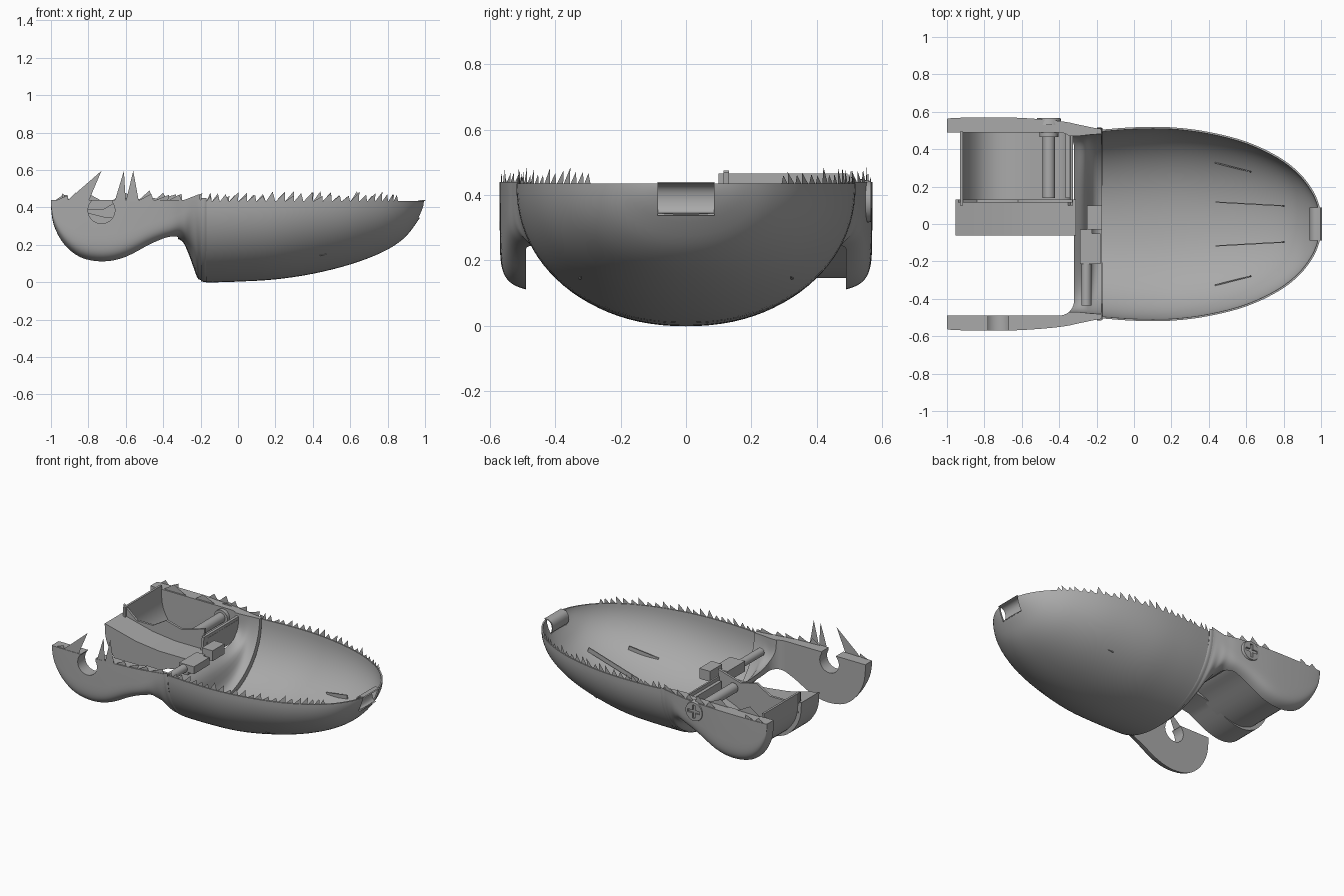
import bpy, bmesh, math, random
from mathutils import Matrix, Vector

random.seed(4)
cube = bpy.data.objects.get("Cube")
if cube:
    bpy.data.objects.remove(cube)

grey = bpy.data.materials.new("plain grey")
grey.use_nodes = True
colour = (0.4, 0.4, 0.4, 1)
grey.diffuse_color = colour
grey.node_tree.nodes["Principled BSDF"].inputs["Base Color"].default_value = colour


def make(name, bm, smooth=False):
    bmesh.ops.recalc_face_normals(bm, faces=bm.faces)
    mesh = bpy.data.meshes.new(name)
    bm.to_mesh(mesh)
    bm.free()
    ob = bpy.data.objects.new(name, mesh)
    bpy.context.collection.objects.link(ob)
    mesh.materials.append(grey)
    if smooth:
        soften(ob)
    return ob


def activate(ob):
    bpy.ops.object.select_all(action='DESELECT')
    ob.select_set(True)
    bpy.context.view_layer.objects.active = ob


def soften(ob):
    activate(ob)
    bpy.ops.object.shade_smooth_by_angle(angle=math.radians(35))


def cut(ob, *cutters):
    for c in cutters:
        mod = ob.modifiers.new("cut", 'BOOLEAN')
        mod.operation, mod.solver, mod.object = 'DIFFERENCE', 'EXACT', c
        activate(ob)
        bpy.ops.object.modifier_apply(modifier=mod.name)
        bpy.data.objects.remove(c)


def box(name, x, y, z, tilt=0, turn=0):
    bm = bmesh.new()
    spans = (x, y, z)
    mid = Vector([(a + b) / 2 for a, b in spans])
    m = (Matrix.Translation(mid) @ Matrix.Rotation(turn, 4, 'Z') @ Matrix.Rotation(tilt, 4, 'Y')
         @ Matrix.Diagonal([b - a for a, b in spans] + [1]))
    bmesh.ops.create_cube(bm, size=1, matrix=m)
    return make(name, bm)


def rod(name, x, z, y0, y1, r, r2=None):
    bm = bmesh.new()
    m = Matrix.Translation((x, (y0 + y1) / 2, z)) @ Matrix.Rotation(-math.pi / 2, 4, 'X')
    bmesh.ops.create_cone(bm, cap_ends=True, segments=28, radius1=r, radius2=r2 or r,
                          depth=y1 - y0, matrix=m)
    return make(name, bm, True)


def spline(keys, steps=4):
    # Smooth interpolation through the key sections
    pts = [Vector(k) for k in keys]
    pts = [pts[0]] + pts + [pts[-1]]
    out = []
    for a, b, c, d in zip(pts, pts[1:], pts[2:], pts[3:]):
        for i in range(steps):
            t = i / steps
            out.append(0.5 * (2 * b + (c - a) * t + (2 * a - 5 * b + 4 * c - d) * t * t
                              + (3 * b - a - 3 * c + d) * t ** 3))
    return out + [pts[-1]]


def loft(name, keys, top, solid=True, count=48):
    # Key sections: x, half width, lowest z, roundness
    bm = bmesh.new()
    rings = []
    for x, w, low, n in spline(keys):
        ring = []
        for i in range(count + 1):
            c, s = math.cos(math.pi * i / count), math.sin(math.pi * i / count)
            y = math.copysign(abs(c) ** (2 / n), c) * w
            ring.append(bm.verts.new((x, y, top - (top - low) * max(s, 0) ** (2 / n))))
        rings.append(ring)
    for a, b in zip(rings, rings[1:]):
        for i in range(count):
            bm.faces.new((a[i], a[i + 1], b[i + 1], b[i]))
        if solid:
            bm.faces.new((a[0], b[0], b[-1], a[-1]))
    if solid:
        bm.faces.new(rings[0])
        bm.faces.new(rings[-1])
    return make(name, bm, not solid)


def prism(name, outline, y0, y1):
    bm = bmesh.new()
    face = bm.faces.new([bm.verts.new((x, y0, z)) for x, z in outline])
    moved = bmesh.ops.extrude_face_region(bm, geom=[face])["geom"]
    bmesh.ops.translate(bm, vec=(0, y1 - y0, 0),
                        verts=[v for v in moved if isinstance(v, bmesh.types.BMVert)])
    return make(name, bm, True)


# Open bowl-shaped shell
shell_keys = [(-0.17, 0.5, 0.003, 2.15), (0, 0.512, 0.008, 2.15), (0.2, 0.512, 0.02, 2.15),
              (0.4, 0.487, 0.05, 2.1), (0.6, 0.435, 0.1, 2.1), (0.77, 0.355, 0.165, 2.1),
              (0.88, 0.27, 0.235, 2.1), (0.95, 0.18, 0.32, 2.1), (0.985, 0.1, 0.385, 2.1),
              (0.998, 0.02, 0.425, 2)]
shell = loft("shell", shell_keys, 0.435, solid=False)
wall = shell.modifiers.new("wall", 'SOLIDIFY')
wall.thickness, wall.offset = 0.01, 0
activate(shell)
bpy.ops.object.modifier_apply(modifier="wall")
cut(shell, box("nose_cutter", (0.9, 1.1), (-0.085, 0.085), (0.345, 0.5)))
soften(shell)
# Recess in the nose, bulging inward
bulge = spline([(0.966, 0.342), (0.946, 0.358), (0.938, 0.39), (0.945, 0.42),
                (0.965, 0.437), (0.998, 0.44)])
prism("nose_recess", [(x, z) for x, z in bulge]
      + [(x + 0.006, z - 0.005) for x, z in bulge[::-1]], -0.087, 0.087)


def teeth(name, path, rise, step):
    # Ragged torn edge: a row of thin irregular triangles
    bm = bmesh.new()
    for a, b in zip(path, path[1:]):
        n = max(1, round((b - a).length / step))
        for i in range(n):
            p, q = a.lerp(b, i / n), a.lerp(b, (i + 1) / n)
            tip = p.lerp(q, random.uniform(0.6, 1.1))
            tip += Vector((0, 0, rise * random.uniform(0.5, 1)))
            bm.faces.new([bm.verts.new(v) for v in (p, q, tip)])
    return make(name, bm)


for side, label in ((-1, "right"), (1, "left")):
    rim = [Vector((x, side * w, 0.43)) for x, w, low, n in spline(shell_keys) if x < 0.86]
    teeth(label + "_shell_teeth", rim, 0.057, 0.06)
    for part, ends in (("end", ((-0.98, 0.562), (-0.84, 0.567))),
                       ("side", ((-0.62, 0.56), (-0.45, 0.55), (-0.3, 0.525), (-0.2, 0.508)))):
        teeth(label + "_arm_teeth_" + part,
              [Vector((x, side * y, 0.435)) for x, y in ends], 0.055, 0.07)

# Forked rear: two arms joined by a hollow sloping collar
fork = loft("rear_fork", [
    (-1, 0.562, 0.4, 9), (-0.985, 0.565, 0.3, 9), (-0.93, 0.568, 0.195, 9),
    (-0.84, 0.57, 0.122, 9), (-0.72, 0.57, 0.1, 9), (-0.6, 0.567, 0.125, 9),
    (-0.46, 0.557, 0.195, 8), (-0.36, 0.545, 0.228, 7), (-0.3, 0.532, 0.22, 5),
    (-0.26, 0.524, 0.14, 3), (-0.22, 0.515, 0.03, 2.3), (-0.2, 0.512, 0.012, 2.15),
    (-0.175, 0.508, 0.004, 2.15)], 0.44)
hollow = loft("collar_cutter", [
    (-0.36, 0.47, 0.29, 5), (-0.31, 0.47, 0.25, 4.5), (-0.26, 0.475, 0.19, 3),
    (-0.21, 0.48, 0.05, 2.2), (-0.1, 0.485, 0.03, 2.15)], 0.46)
gap = box("gap_cutter", (-1.2, -0.32), (-0.49, 0.49), (-0.2, 0.8))
bm = bmesh.new()
bm.from_mesh(gap.data)
corners = [e for e in bm.edges if all(v.co.x > -0.5 for v in e.verts)
           and abs(e.verts[0].co.z - e.verts[1].co.z) > 0.5]
bmesh.ops.bevel(bm, geom=corners, offset=0.08, segments=6, affect='EDGES', profile=0.5)
bm.to_mesh(gap.data)
bm.free()
cut(fork, hollow, gap, rod("hole_cutter", -0.73, 0.385, -0.7, -0.4, 0.072),
    box("slot_cutter", (-0.78, -0.67), (-0.7, -0.4), (0.41, 0.6)))
soften(fork)

# Long splinters on the arms
bm = bmesh.new()
for y, x0, x1, tip, z in ((-0.567, -0.92, -0.8, -0.73, 0.595), (-0.567, -0.66, -0.6, -0.61, 0.595),
                          (-0.567, -0.6, -0.53, -0.56, 0.595), (0.5, -0.92, -0.72, -0.83, 0.49),
                          (0.5, -0.68, -0.5, -0.61, 0.48)):
    bm.faces.new([bm.verts.new(v) for v in ((x0, y, 0.43), (tip, y, z), (x1, y, 0.43))])
make("arm_splinters", bm)

# Raised seam where the shell meets the collar
loft("collar_seam", [(-0.197, 0.515, 0.004, 2.15), (-0.18, 0.516, 0.001, 2.15),
                     (-0.168, 0.512, 0.001, 2.15)], 0.45, solid=False)

# Hollow knuckle trough between the arms
curve = spline([(-0.93, 0.465), (-0.925, 0.34), (-0.89, 0.25), (-0.82, 0.175), (-0.72, 0.145),
                (-0.6, 0.17), (-0.46, 0.24), (-0.37, 0.28), (-0.335, 0.33), (-0.325, 0.42)])
inner = [(-0.64 + (x + 0.64) * 0.95, 0.465 + (z - 0.465) * 0.94) for x, z in curve]
prism("knuckle_trough", [tuple(p) for p in curve] + inner[::-1], 0.1, 0.495)
# Wider hub with a sloping broken top and a torn upright wall
hub = [(x - 0.025, min(z, 0.42) - 0.012) for x, z in curve[:25]]
prism("knuckle_hub", hub + [(-0.32, 0.26), (-0.31, 0.33), (-0.55, 0.33), (-0.72, 0.35)],
      -0.062, 0.13)
prism("knuckle_wall", [(-0.93, 0.3), (-0.72, 0.2), (-0.35, 0.3), (-0.33, 0.47), (-0.5, 0.42),
                       (-0.62, 0.45), (-0.72, 0.39), (-0.84, 0.39), (-0.94, 0.475)], 0.115, 0.131)
box("knuckle_rib", (-0.365, -0.325), (0.14, 0.49), (0.27, 0.4))

# Cross-head screw through the left arm
rod("screw_shaft", -0.455, 0.38, 0.14, 0.53, 0.033)
rod("screw_washer", -0.455, 0.38, 0.465, 0.495, 0.05)
head = rod("screw_head", -0.455, 0.38, 0.53, 0.567, 0.07, 0.062)
cut(head, box("cross_cutter", (-0.5, -0.41), (0.555, 0.6), (0.37, 0.39)),
    box("cross_cutter", (-0.465, -0.445), (0.555, 0.6), (0.335, 0.425)))

# Latch blocks and pin at the collar
rod("latch_pin", -0.255, 0.35, -0.435, -0.18, 0.027)
box("latch_middle", (-0.29, -0.225), (-0.215, -0.03), (0.31, 0.38))
box("latch_side", (-0.225, -0.18), (-0.215, -0.05), (0.33, 0.38))
box("latch_end", (-0.25, -0.17), (-0.03, 0.1), (0.35, 0.42))

# Thin ribs lying on the shell floor
for side, label in ((-1, "right"), (1, "left")):
    box(label + "_inner_rib", (0.43, 0.81), (side * 0.107 - 0.003, side * 0.107 + 0.003),
        (0.137, 0.167), tilt=-0.33, turn=-side * 0.055)
    box(label + "_outer_rib", (0.43, 0.63), (side * 0.303 - 0.003, side * 0.303 + 0.003),
        (0.165, 0.19), tilt=-0.25, turn=-side * 0.25)
